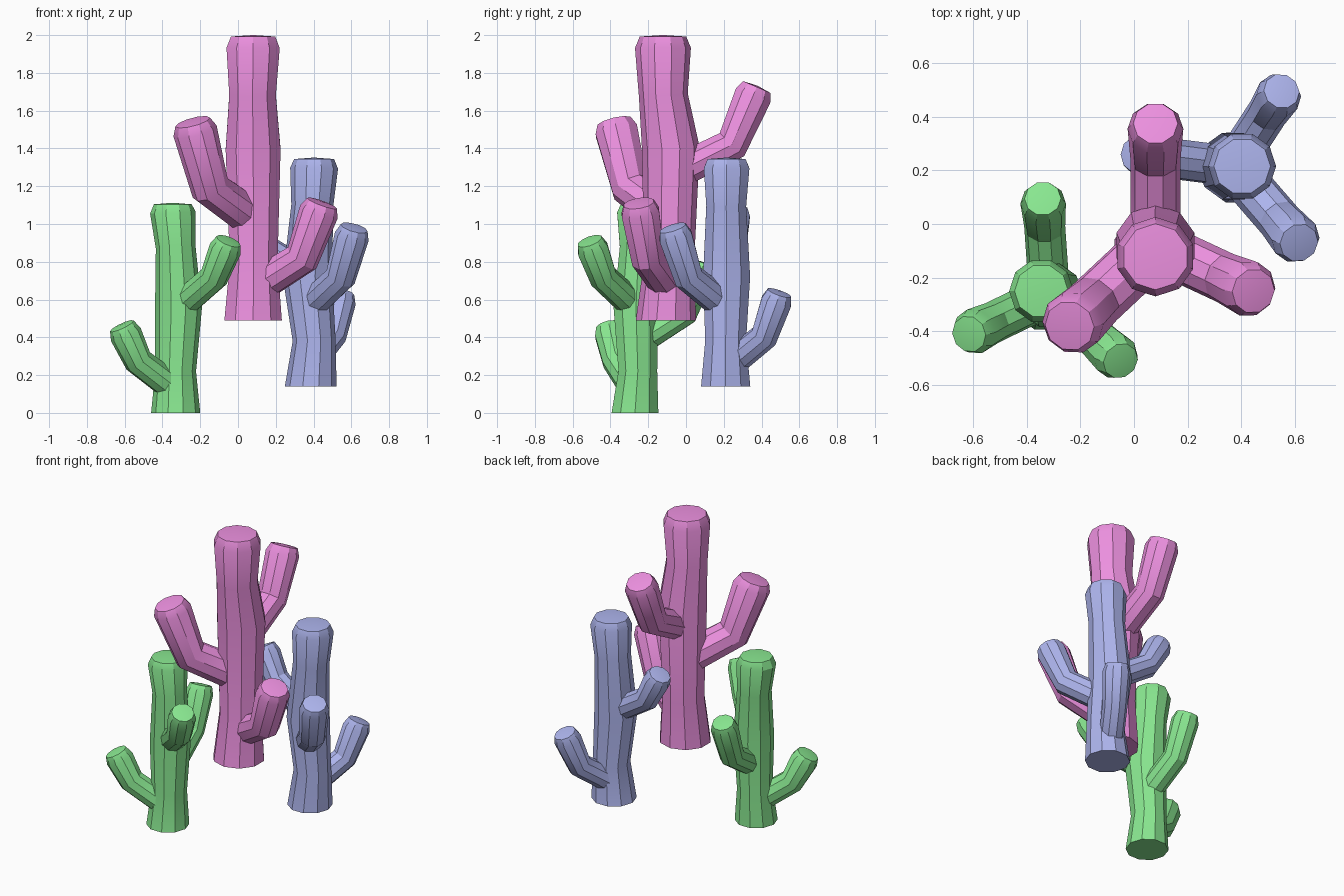
import bpy, bmesh, math
from mathutils import Vector

if "Cube" in bpy.data.objects:
    bpy.data.objects.remove(bpy.data.objects["Cube"])

SIDES = 10
UP = Vector((0, 0, 1))


def tube(name, pos, radii, mat, phase=0.0, flat_base=False):
    """Closed faceted tube through the given centres and radii."""
    bm = bmesh.new()
    rings = []
    for i, (p, r) in enumerate(zip(pos, radii)):
        before = (p - pos[i - 1]).normalized() if i > 0 else Vector()
        after = (pos[i + 1] - p).normalized() if i + 1 < len(pos) else Vector()
        tangent = UP if flat_base and i == 0 else (before + after).normalized()
        rot = UP.rotation_difference(tangent)
        angles = [phase + math.tau * k / SIDES for k in range(SIDES)]
        rings.append([bm.verts.new(p + rot @ Vector((r * math.cos(a), r * math.sin(a), 0)))
                      for a in angles])
    for lo, hi in zip(rings, rings[1:]):
        for k in range(SIDES):
            n = (k + 1) % SIDES
            bm.faces.new((lo[k], lo[n], hi[n], hi[k]))
    bm.faces.new(rings[0][::-1])
    # slightly domed tip
    tip = bm.verts.new(pos[-1] + (pos[-1] - pos[-2]).normalized() * 0.008)
    for k in range(SIDES):
        bm.faces.new((rings[-1][k], rings[-1][(k + 1) % SIDES], tip))
    me = bpy.data.meshes.new(name)
    bm.to_mesh(me)
    bm.free()
    me.materials.append(mat)
    ob = bpy.data.objects.new(name, me)
    bpy.context.collection.objects.link(ob)
    bpy.ops.object.select_all(action='DESELECT')
    ob.select_set(True)
    bpy.context.view_layer.objects.active = ob
    bpy.ops.object.shade_smooth_by_angle()


def arm(name, axis, tip, elbow_z, r, mat):
    """Branch rising gently out of the trunk, then bending up to its tip."""
    tip = Vector(tip)
    start, elbow = axis.lerp(tip, 0.12), axis.lerp(tip, 0.71)
    elbow.z = elbow_z
    start.z = elbow_z - 0.135
    rim = tip - (tip - elbow).normalized() * 0.05
    tube(name, [start, elbow, rim, tip], [r * 0.9, r * 0.9, r, r * 0.8], mat)


def cactus(label, colour, z0, z1, radius, mid, bends, arms, phase=0.0):
    """Trunk swaying through five bends, with three arms around it."""
    mat = bpy.data.materials.new(label + "_skin")
    mat.diffuse_color = colour
    mat.use_nodes = True
    mat.node_tree.nodes["Principled BSDF"].inputs["Base Color"].default_value = mat.diffuse_color
    heights = [0, 0.2, mid, 0.79, 0.955, 0.995]
    bends = bends + bends[-1:]
    centres = [Vector((x, y, z0 + (z1 - z0) * t)) for (x, y), t in zip(bends, heights)]
    radii = [radius * f for f in (1, 0.83, 0.955, 0.81, 0.925, 0.77)]
    tube(label + "_trunk", centres, radii, mat, phase, True)
    for i, (tip, elbow_z, r) in enumerate(arms, 1):
        arm(f"{label}_arm_{i}", centres[2], tip, elbow_z, r, mat)


# short cactus, left
cactus("green", (0.25, 0.80, 0.28, 1), 0, 1.11, 0.13, 0.5,
       [(-.33, -.27), (-.33, -.255), (-.315, -.265), (-.33, -.25), (-.345, -.25)],
       [((-.615, -.41, .46), .275, .086),
        ((-.05, -.51, .91), .72, .086),
        ((-.34, .095, .79), .53, .085)])
# tall cactus, middle
cactus("pink", (0.84, 0.28, 0.74, 1), .49, 2.0, 0.16, 0.6,
       [(.08, -.106), (.083, -.09), (.08, -.08), (.077, -.12), (.08, -.122)],
       [((-.24, -.38, 1.54), 1.19, .118),
        ((.445, -.25, 1.11), .82, .105),
        ((.08, .375, 1.725), 1.42, .104)], math.pi / 2)
# medium cactus, right
cactus("blue", (0.42, 0.46, 0.85, 1), .14, 1.35, 0.137, 0.48,
       [(.385, .21), (.403, .21), (.368, .215), (.393, .213), (.403, .215)],
       [((.615, -.07, .98), .72, .092),
        ((.55, .495, .635), .405, .085),
        ((.01, .26, 1.08), .89, .085)])
